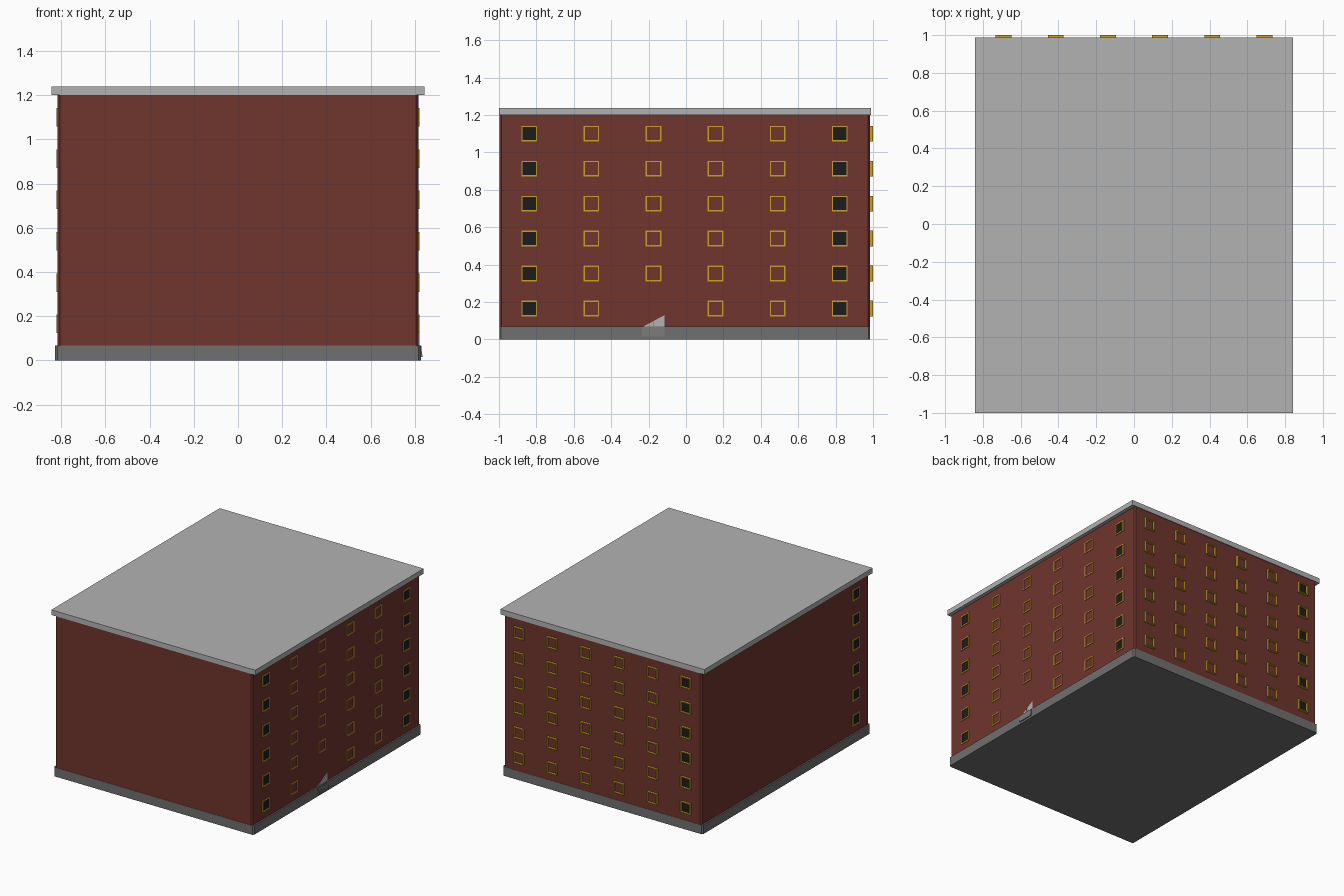
import bpy, bmesh
from mathutils import Matrix, Vector

if "Cube" in bpy.data.objects:
    bpy.data.objects.remove(bpy.data.objects["Cube"])


def material(name, color):
    m = bpy.data.materials.new(name)
    m.diffuse_color = (*color, 1)
    m.use_nodes = True
    m.node_tree.nodes["Principled BSDF"].inputs["Base Color"].default_value = m.diffuse_color
    return m


BRICK = material("brick", (0.16, 0.035, 0.027))
PLINTH = material("plinth_grey", (0.16, 0.16, 0.16))
ROOF = material("roof_grey", (0.45, 0.45, 0.45))
GOLD = material("frame_gold", (0.6, 0.36, 0.02))
GLASS = material("dark_glass", (0.012, 0.012, 0.012))
STEP = material("step_grey", (0.2, 0.2, 0.2))


def add_box(bm, lo, hi):
    lo, hi = Vector(lo), Vector(hi)
    mat = Matrix.Translation((lo + hi) / 2) @ Matrix.Diagonal((*(hi - lo), 1))
    return bmesh.ops.create_cube(bm, size=1, matrix=mat)["verts"]


def finish(bm, name, mat):
    bmesh.ops.recalc_face_normals(bm, faces=bm.faces)
    me = bpy.data.meshes.new(name)
    bm.to_mesh(me)
    bm.free()
    ob = bpy.data.objects.new(name, me)
    bpy.context.collection.objects.link(ob)
    me.materials.append(mat)
    return ob


def block(name, lo, hi, mat, chamfer=0):
    bm = bmesh.new()
    add_box(bm, lo, hi)
    if chamfer:  # chamfer the vertical corners only
        edges = [e for e in bm.edges
                 if abs(e.verts[0].co.z - e.verts[1].co.z) > 1e-4]
        bmesh.ops.bevel(bm, geom=edges, offset=chamfer, segments=1, affect='EDGES')
    return finish(bm, name, mat)


# Main masses
Y0, Y1 = -0.998, 0.985
WX = 0.816
block("base", (-0.827, Y0, 0), (0.827, Y1, 0.068), PLINTH, 0.01)
block("walls", (-WX, Y0 + 0.002, 0.06), (WX, Y1 - 0.002, 1.205), BRICK, 0.01)
block("roof", (-0.843, -1.0, 1.2), (0.843, 0.988, 1.238), ROOF)

# Windows, built in a facade frame: u along wall, z up, w outwards
ROWS = [0.165 + 0.187 * i for i in range(6)]
H, BAR = 0.042, 0.007


def facade(name, place, columns, dark, depth, skip=()):
    frames, glass = bmesh.new(), bmesh.new()
    for c, u in enumerate(columns):
        for r, z in enumerate(ROWS):
            if (c, r) in skip:
                continue
            h = H - BAR
            for lo, hi in (((u - H, z + h), (u + H, z + H)),
                           ((u - H, z - H), (u + H, z - h)),
                           ((u - H, z - h), (u - h, z + h)),
                           ((u + h, z - h), (u + H, z + h))):
                add_box(frames, (lo[0], -0.01, lo[1]), (hi[0], depth, hi[1]))
            if c in dark:
                add_box(glass, (u - h, -0.01, z - h), (u + h, 0.001, z + h))
    for bm, part, mat in ((frames, "frames", GOLD), (glass, "glass", GLASS)):
        bm.transform(place)
        finish(bm, f"{name}_window_{part}", mat)


# local (u, w, z) -> world
right = Matrix(((0, 1, 0, WX), (1, 0, 0, 0), (0, 0, 1, 0), (0, 0, 0, 1)))
left = Matrix(((0, -1, 0, -WX), (1, 0, 0, 0), (0, 0, 1, 0), (0, 0, 0, 1)))
back = Matrix.Translation((0, Y1 - 0.002, 0))

side_cols = [-0.838 + 0.332 * i for i in range(6)]
back_cols = [-0.69 + 0.276 * i for i in range(6)]
facade("right", right, side_cols, {0, 5}, 0.005, skip={(2, 0)})
facade("left", left, side_cols[:1], {0}, 0.005)
facade("back", back, back_cols, {0}, 0.017)

# Entrance: thin steps on the base and a sloping door panel above
bm = bmesh.new()
for i in range(4):
    add_box(bm, (0.80, -0.235, 0.015 + 0.0125 * i),
            (0.834 - 0.0015 * i, -0.115, 0.0275 + 0.0125 * i))
finish(bm, "entrance_steps", STEP)

bm = bmesh.new()
pts = [(-0.235, 0.065), (-0.115, 0.065), (-0.115, 0.13)]
face = bm.faces.new([bm.verts.new((0.805, y, z)) for y, z in pts])
ext = bmesh.ops.extrude_face_region(bm, geom=[face])["geom"]
bmesh.ops.translate(bm, vec=(0.015, 0, 0),
                    verts=[g for g in ext if isinstance(g, bmesh.types.BMVert)])
finish(bm, "entrance_door", ROOF)
block("door_divider", (0.81, -0.176, 0.066), (0.822, -0.174, 0.097), PLINTH)
